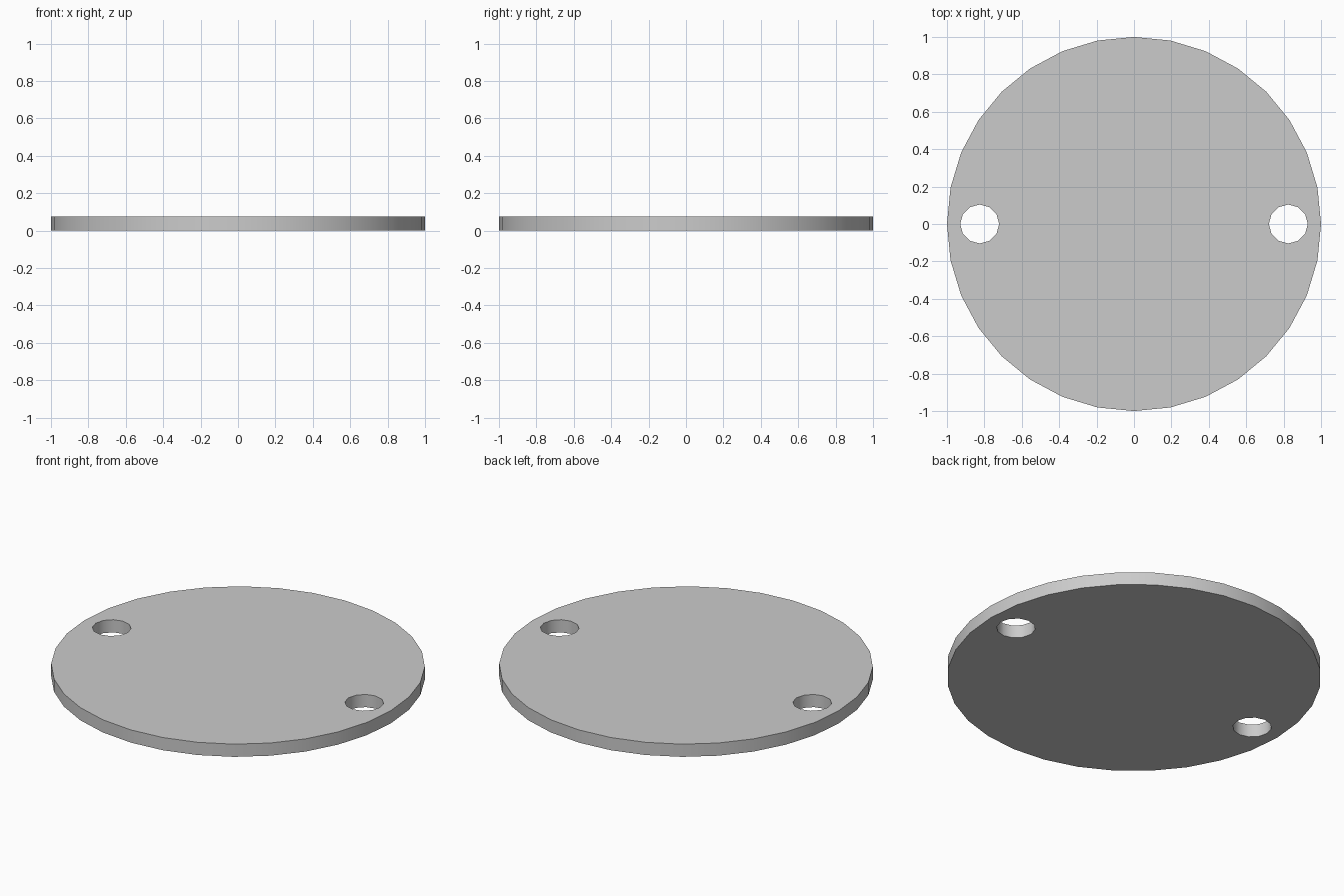
import bpy
import math

if "Cube" in bpy.data.objects:
    bpy.data.objects.remove(bpy.data.objects["Cube"])

THICK = 0.075


def cylinder(name, radius, depth, sides, x, z):
    bpy.ops.mesh.primitive_cylinder_add(vertices=sides, radius=radius, depth=depth,
                                        location=(x, 0, z))
    obj = bpy.context.object
    obj.name = name
    return obj


# Round plate
plate = cylinder("round_plate", 1.0, THICK, 32, 0, THICK / 2)

# Two through holes near the rim
for side, label in ((-1, "left"), (1, "right")):
    cutter = cylinder(label + "_hole_cutter", 0.104, THICK * 4, 12, side * 0.825, THICK / 2)
    cutter.hide_render = True
    cut = plate.modifiers.new(label + "_hole", 'BOOLEAN')
    cut.operation = 'DIFFERENCE'
    cut.solver = 'EXACT'
    cut.object = cutter
    bpy.ops.object.select_all(action='DESELECT')
    plate.select_set(True)
    bpy.context.view_layer.objects.active = plate
    bpy.ops.object.modifier_apply(modifier=cut.name)
    bpy.data.objects.remove(cutter)

# Smooth walls with crisp rims
bpy.ops.object.shade_smooth_by_angle(angle=math.radians(40))
